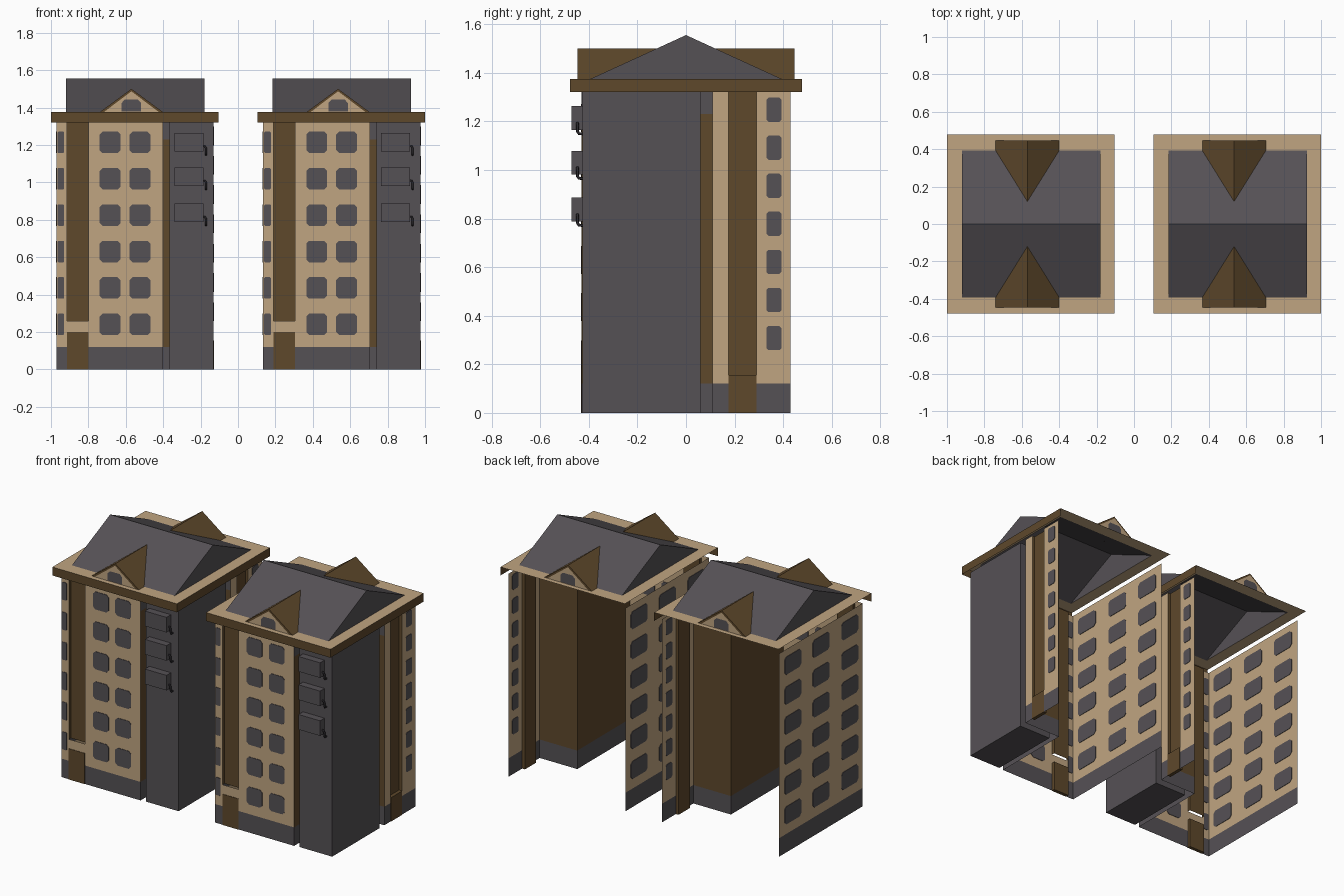
import bpy, math
from mathutils import Vector

if "Cube" in bpy.data.objects:
    bpy.data.objects.remove(bpy.data.objects["Cube"])


def material(name, rgb):
    m = bpy.data.materials.new(name)
    lin = [((c / 255 + 0.055) / 1.055) ** 2.4 for c in rgb]
    m.diffuse_color = (*lin, 1)
    m.use_nodes = True
    m.node_tree.nodes["Principled BSDF"].inputs["Base Color"].default_value = m.diffuse_color
    return m


TAN = material("tan plaster", (192, 165, 129))
BROWN = material("brown trim", (94, 72, 43))
GRAY = material("slate gray", (85, 81, 85))
DARK = material("dark pipe", (42, 40, 44))


def build(name, mat, polys, dx):
    """One object from a list of polygons (each a list of points)."""
    verts, faces = [], []
    for p in polys:
        faces.append(range(len(verts), len(verts) + len(p)))
        verts += [(x + dx, y, z) for x, y, z in p]
    me = bpy.data.meshes.new(name)
    me.from_pydata(verts, [], [list(f) for f in faces])
    me.materials.append(mat)
    ob = bpy.data.objects.new(name, me)
    bpy.context.collection.objects.link(ob)
    return ob


def front(y, x0, x1, z0, z1):
    return [(x0, y, z0), (x1, y, z0), (x1, y, z1), (x0, y, z1)]


def side(x, y0, y1, z0, z1):
    return [(x, y0, z0), (x, y1, z0), (x, y1, z1), (x, y0, z1)]


def flat(z, x0, x1, y0, y1):
    return [(x0, y0, z), (x1, y0, z), (x1, y1, z), (x0, y1, z)]


def box(x0, x1, y0, y1, z0, z1):
    return [front(y0, x0, x1, z0, z1), front(y1, x1, x0, z0, z1),
            side(x1, y0, y1, z0, z1), side(x0, y1, y0, z0, z1),
            flat(z1, x0, x1, y0, y1), flat(z0, x0, x1, y1, y0)]


def window(face, p, c, z, w, h):
    """Corner-cut plate, 0.006 thick, seen from both sides of the wall."""
    k = min(w, h) * 0.14
    a, b = w / 2, h / 2
    pts = [(-a + k, -b), (a - k, -b), (a, -b + k), (a, b - k),
           (a - k, b), (-a + k, b), (-a, b - k), (-a, -b + k)]
    rings = []
    for d in (-0.003, 0.003):
        if face == "front":
            rings.append([(c + u, p + d, z + v) for u, v in pts])
        else:
            rings.append([(p - d, c + u, z + v) for u, v in pts])
    lo, hi = rings
    out = [lo, hi[::-1]]
    for i in range(8):
        j = (i + 1) % 8
        out.append([lo[j], lo[i], hi[i], hi[j]])
    return out


TOP, BASE, EAVE = 1.32, 0.12, 1.375
L, R, F, B = -0.97, -0.13, -0.43, 0.43      # outer wall planes
NX, NY = -0.40, 0.11                        # notch corner
EX0, EX1, EY = -1.0, -0.105, 0.478          # eave extents
RX0, RX1, RY, RZ = -0.92, -0.18, 0.393, 1.555
CX = -0.57                                  # dormer centre

for n, dx in enumerate((0, 1.105)):
    tag = ("left_tower_", "right_tower_")[n]

    # plaster walls
    build(tag + "walls", TAN, [
        side(L, B, F, BASE, TOP),
        front(F, L, -0.915, BASE, TOP),
        front(F, -0.915, -0.80, 0.20, 0.26),
        front(F, -0.80, NX, BASE, TOP),
        side(R, NY, 0.175, BASE, TOP),
        side(R, 0.29, B, BASE, TOP)], dx)

    # gray plinth
    build(tag + "plinth", GRAY, [
        side(L, B, F, 0, BASE), front(F, L, -0.915, 0, BASE),
        front(F, -0.80, NX, 0, BASE), side(NX, F, NY, 0, BASE),
        front(NY, NX, R, 0, BASE), side(R, NY, 0.175, 0, BASE),
        side(R, 0.29, B, 0, BASE)], dx)

    # recessed notch around the shaft, with its gray top band
    build(tag + "notch_walls", BROWN, [
        side(NX, F, NY, BASE, 1.23), front(NY, NX, R, BASE, 1.23)], dx)
    build(tag + "notch_top_band", GRAY, [
        side(NX, F, NY, 1.23, TOP), front(NY, NX, R, 1.23, TOP)], dx)

    # recessed stair strips and their reveals
    fy, rx = F + 0.02, R - 0.02
    build(tag + "stair_strips", BROWN, [
        front(fy, -0.915, -0.80, 0.26, TOP),
        side(-0.915, F, fy, 0.26, TOP), side(-0.80, fy, F, 0.26, TOP),
        side(rx, 0.175, 0.29, 0.155, TOP),
        front(0.175, R, rx, 0.155, TOP), front(0.29, rx, R, 0.155, TOP)], dx)

    # doors
    build(tag + "doors", BROWN,
          box(-0.915, -0.80, F - 0.003, fy, 0, 0.20)
          + box(rx, R + 0.003, 0.175, 0.29, 0, 0.155), dx)

    # windows
    wins = []
    for i in range(6):
        z = 0.241 + i * 0.1946
        for c, w in ((-0.947, 0.036), (-0.684, 0.112), (-0.524, 0.112)):
            wins += window("front", F, c, z, w, 0.115)
        for c in (-0.295, 0.0, 0.29):
            wins += window("side", L, c, z, 0.17, 0.115)
    for i in range(7):
        wins += window("side", R, 0.362, 0.308 + i * 0.1567, 0.062, 0.1)
    build(tag + "windows", GRAY, wins, dx)

    # plain gray shaft
    build(tag + "shaft", GRAY, box(-0.365, R, -0.425, 0.06, 0, TOP), dx)

    # air conditioners with drain pipes
    for z in (1.214, 1.03, 0.837):
        build(tag + "air_conditioner", GRAY,
              box(-0.34, -0.185, -0.471, -0.425, z - 0.049, z + 0.049), dx)
        cu = bpy.data.curves.new(tag + "drain_pipe", "CURVE")
        cu.dimensions = "3D"
        cu.bevel_depth = 0.006
        cu.bevel_resolution = 1
        cu.use_fill_caps = True
        sp = cu.splines.new("POLY")
        path = [(-0.19, -0.447, -0.02), (-0.176, -0.447, -0.022),
                (-0.171, -0.447, -0.032), (-0.171, -0.447, -0.055),
                (-0.171, -0.441, -0.064), (-0.171, -0.425, -0.066)]
        sp.points.add(len(path) - 1)
        for pt, (x, y, h) in zip(sp.points, path):
            pt.co = (x + dx, y, z + h, 1)
        cu.materials.append(DARK)
        ob = bpy.data.objects.new(tag + "drain_pipe", cu)
        bpy.context.collection.objects.link(ob)

    # eave ledge and fascia (front and right only)
    build(tag + "eave_ledge", TAN, [
        flat(EAVE, EX0, EX1, -EY, -RY), flat(EAVE, EX0, EX1, RY, EY),
        flat(EAVE, EX0, RX0, -RY, RY), flat(EAVE, RX1, EX1, -RY, RY)], dx)
    build(tag + "fascia", BROWN, [
        front(-EY, EX0, EX1, TOP, EAVE), side(EX1, -EY, EY, TOP, EAVE)], dx)

    # gable roof
    a0, a1 = (RX0, -RY, EAVE), (RX1, -RY, EAVE)
    b0, b1 = (RX0, RY, EAVE), (RX1, RY, EAVE)
    r0, r1 = (RX0, 0, RZ), (RX1, 0, RZ)
    build(tag + "roof", GRAY, [[a0, a1, r1, r0], [b1, b0, r0, r1],
                               [a1, b1, r1], [b0, a0, r0]], dx)

    # dormers, front and back
    for s in (-1, 1):
        yf, ya, pz = s * 0.447, s * 0.12, 1.50
        slopes = [[(CX, yf, pz), (CX + k, yf, EAVE), (CX + k, s * RY, EAVE),
                   (CX, ya, pz)][::s * (1 if k > 0 else -1)]
                  for k in (0.17, -0.17)]
        gable = [(CX - 0.17, yf, EAVE), (CX + 0.17, yf, EAVE),
                 (CX, yf, pz)][::-s]
        build(tag + "dormer_roof", BROWN, slopes + [gable], dx)
        yt = yf + s * 0.002
        build(tag + "dormer_gable", TAN, [
            [(CX - 0.147, yt, EAVE + 0.001), (CX + 0.147, yt, EAVE + 0.001),
             (CX, yt, 1.487)][::-s]], dx)
        yw = yf + s * 0.004
        build(tag + "dormer_window", GRAY, [
            [(CX - 0.052, yw, EAVE + 0.004), (CX + 0.052, yw, EAVE + 0.004),
             (CX + 0.052, yw, 1.425), (CX + 0.035, yw, 1.443),
             (CX - 0.035, yw, 1.443), (CX - 0.052, yw, 1.425)][::-s]], dx)
